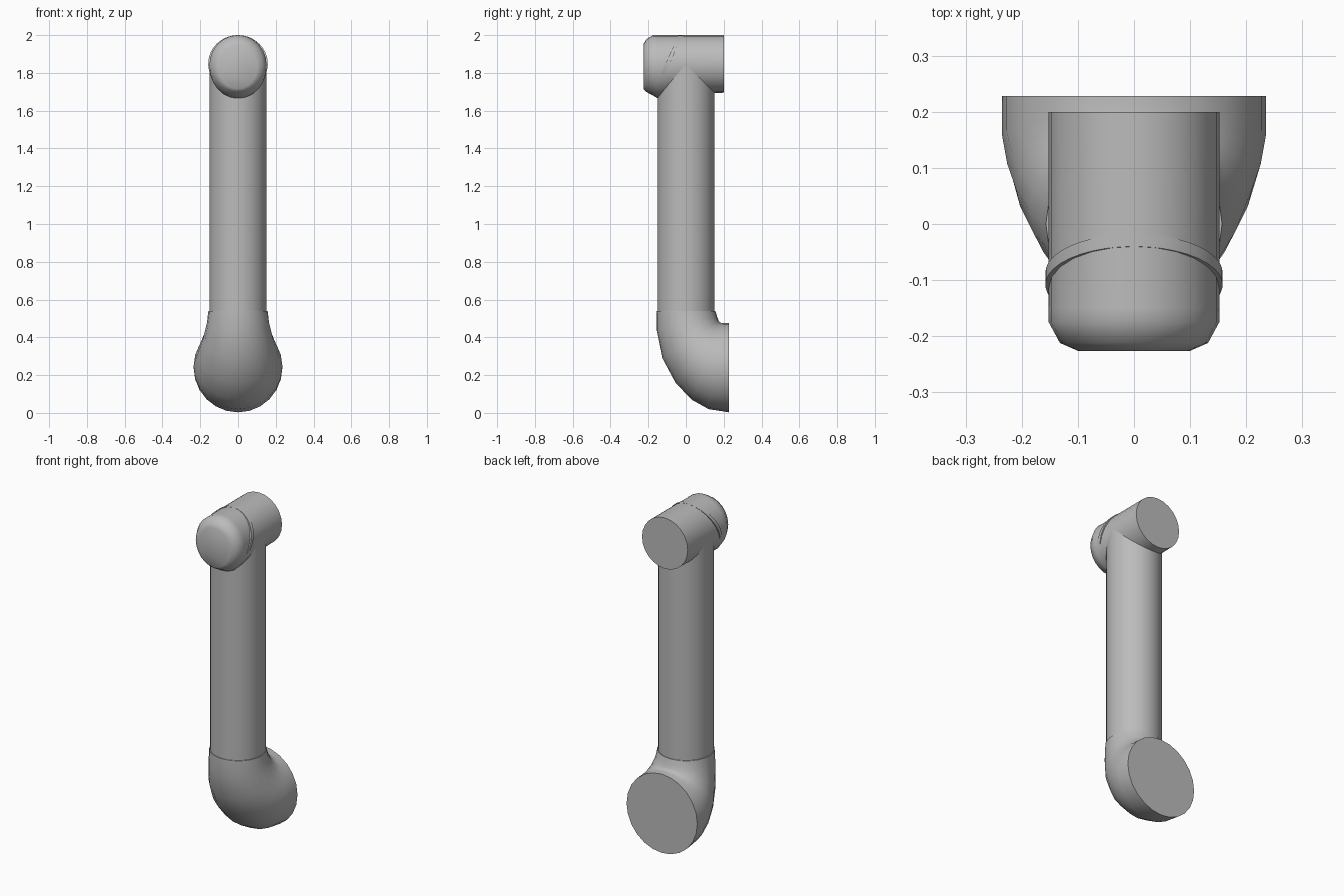
import bpy, math
from mathutils import Vector

cube = bpy.data.objects.get("Cube")
if cube:
    bpy.data.objects.remove(cube)

SIDES = 24
grey = bpy.data.materials.new("plain grey")
grey.use_nodes = True
colour = (0.5, 0.5, 0.5, 1)
grey.diffuse_color = colour
grey.node_tree.nodes["Principled BSDF"].inputs["Base Color"].default_value = colour


def finish(name, verts, faces, angle):
    mesh = bpy.data.meshes.new(name)
    mesh.from_pydata(verts, [], faces)
    mesh.materials.append(grey)
    obj = bpy.data.objects.new(name, mesh)
    bpy.context.collection.objects.link(obj)
    bpy.ops.object.select_all(action="DESELECT")
    obj.select_set(True)
    bpy.context.view_layer.objects.active = obj
    bpy.ops.object.mode_set(mode="EDIT")
    bpy.ops.mesh.select_all(action="SELECT")
    bpy.ops.mesh.normals_make_consistent(inside=False)
    bpy.ops.object.mode_set(mode="OBJECT")
    bpy.ops.object.shade_smooth_by_angle(angle=math.radians(angle))
    return obj


def loft(name, rings, angle=35):
    """Capped skin over ellipses given as ((y, z), opposite (y, z), half width)."""
    verts, faces = [], []
    for a, b, width in rings:
        a, b = Vector((0, *a)), Vector((0, *b))
        for i in range(SIDES):
            t = math.tau * i / SIDES
            verts.append((a + b) / 2 + (a - b) / 2 * math.cos(t)
                         + Vector((width * math.sin(t), 0, 0)))
    for r in range(len(rings) - 1):
        for i in range(SIDES):
            j = (i + 1) % SIDES
            faces.append((r * SIDES + i, r * SIDES + j,
                          (r + 1) * SIDES + j, (r + 1) * SIDES + i))
    faces.append(tuple(range(SIDES)))
    faces.append(tuple(range(len(verts) - SIDES, len(verts))))
    return finish(name, verts, faces, angle)


# Upright tube
loft("upright_tube", [((-.152, .54), (.152, .54), .152),
                      ((-.152, 1.84), (.152, 1.84), .152)])

# Flared elbow sweeping from the tube to the wall disc
loft("flared_elbow", [
    ((-.156, .54), (.156, .54), .157),
    ((-.156, .44), (.165, .51), .165),
    ((-.125, .29), (.172, .49), .186),
    ((-.055, .16), (.178, .48), .210),
    ((.03, .07), (.185, .477), .226),
    ((.12, .02), (.195, .475), .235),
    ((.228, .003), (.228, .475), .235)], 50)

# Horizontal head with a rounded nose and a sagging underside
head = [(-.226, 1.95, 1.715, .10), (-.212, 1.977, 1.70, .132),
        (-.175, 2.0, 1.68, .152), (-.15, 2.0, 1.665, .152),
        (0, 2.0, 1.69, .152), (.20, 2.0, 1.695, .152)]
loft("head", [((y, top), (y, low), w) for y, top, low, w in head], 50)

# Slanted raised band over the head
verts, faces = [], []
STEPS = 24
for i in range(STEPS + 1):
    t = math.radians(-112 + 224 * i / STEPS)
    for radius, shift in ((.148, 0), (1, 0), (1, .022), (.148, .022)):
        wide, high = (.158, .152) if radius == 1 else (radius, radius)
        z = 1.848 + high * math.cos(t)
        verts.append((wide * math.sin(t), -.04 + .45 * (z - 2) + shift, z))
for i in range(STEPS):
    for k in range(4):
        m = (k + 1) % 4
        faces.append((4 * i + k, 4 * i + m, 4 * i + 4 + m, 4 * i + 4 + k))
faces += [(0, 1, 2, 3), tuple(range(len(verts) - 4, len(verts)))]
finish("slanted_band", verts, faces, 35)
